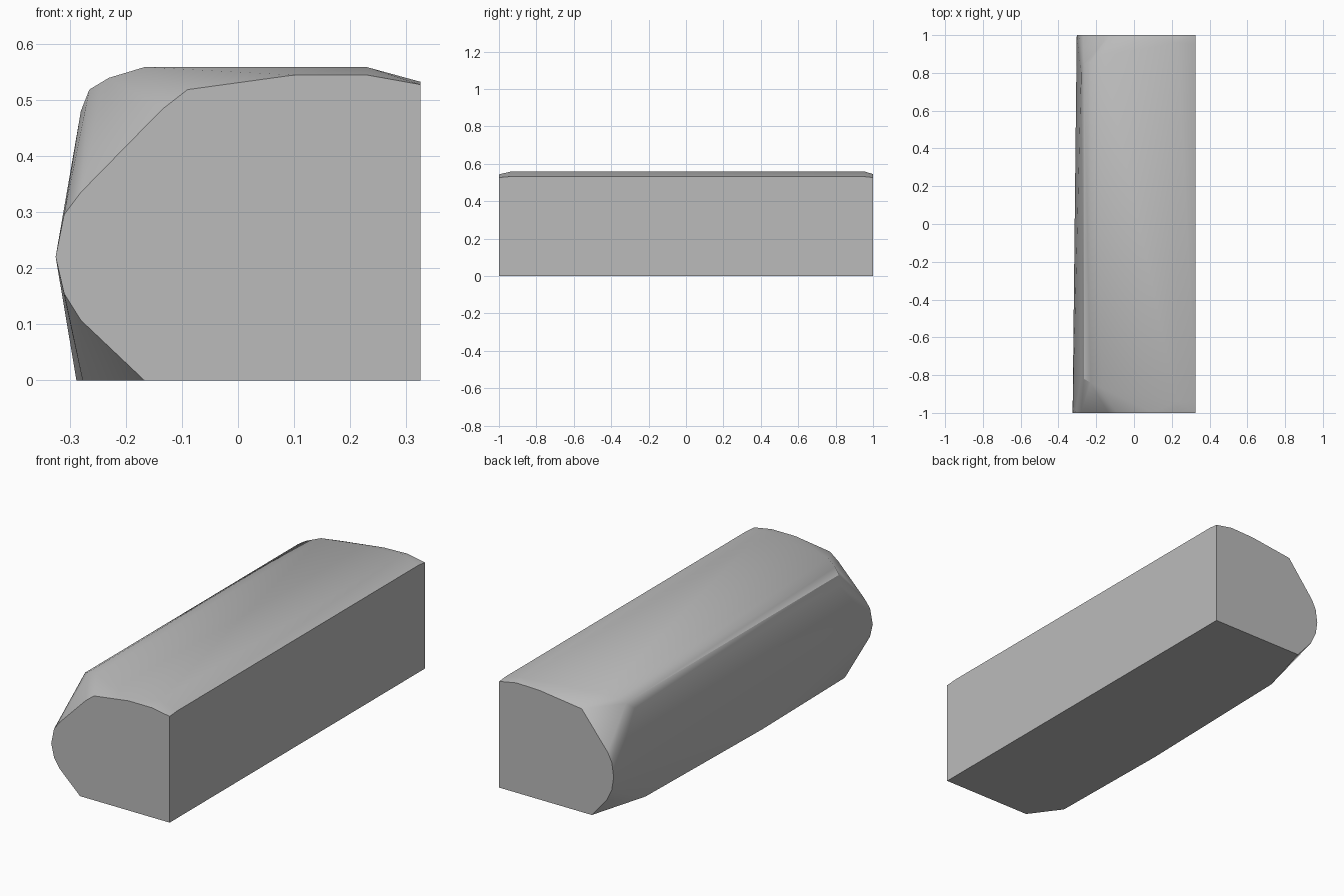
import bpy
import bmesh
import math

default = bpy.data.objects.get("Cube")
if default:
    bpy.data.objects.remove(default, do_unlink=True)

# Single plain grey
grey = bpy.data.materials.new("plain_grey")
grey.use_nodes = True
colour = (0.5, 0.5, 0.5, 1)
grey.diffuse_color = colour
grey.node_tree.nodes["Principled BSDF"].inputs["Base Color"].default_value = colour

# End profiles as (x, z)
front_end = [(0.325, 0), (0.325, 0.527), (0.23, 0.544), (0.1, 0.544), (-0.09, 0.518),
             (-0.135, 0.483), (-0.28, 0.335), (-0.31, 0.295), (-0.325, 0.22),
             (-0.31, 0.155), (-0.28, 0.107), (-0.167, 0)]
back_end = [(0.325, 0), (0.325, 0.527), (0.23, 0.545), (0.1, 0.541), (-0.128, 0.512),
            (-0.27, 0.335), (-0.293, 0.29), (-0.303, 0.22),
            (-0.293, 0.155), (-0.265, 0.095), (-0.183, 0)]

# Rounded upper shoulder as (x, z, front y, back y)
shoulder = [(0.325, 0.532, -0.94, 0.95), (0.23, 0.558, -0.94, 0.96),
            (-0.167, 0.558, -0.87, 0.89), (-0.23, 0.539, -0.84, 0.86),
            (-0.265, 0.518, -0.82, 0.85), (-0.28, 0.48, -0.80, 0.80)]

# Lower long edge as (x, y)
lower_edge = [(-0.277, -0.85), (-0.288, -0.19), (-0.268, 0.7)]

points = [(x, -1, z) for x, z in front_end]
points += [(x, 1, z) for x, z in back_end]
for x, z, y0, y1 in shoulder:
    points += [(x, y0, z), (x, y1, z)]
points += [(x, y, 0) for x, y in lower_edge]

# Wrap the sections in one convex skin
bm = bmesh.new()
for p in points:
    bm.verts.new(p)
hull = bmesh.ops.convex_hull(bm, input=bm.verts)
bmesh.ops.delete(bm, geom=[v for v in bm.verts if not v.link_faces], context="VERTS")
bmesh.ops.dissolve_limit(bm, angle_limit=math.radians(0.5), verts=bm.verts, edges=bm.edges)
bmesh.ops.recalc_face_normals(bm, faces=bm.faces)
mesh = bpy.data.meshes.new("rounded_block")
bm.to_mesh(mesh)
bm.free()
mesh.materials.append(grey)

block = bpy.data.objects.new("rounded_block", mesh)
bpy.context.collection.objects.link(block)
bpy.ops.object.select_all(action="DESELECT")
block.select_set(True)
bpy.context.view_layer.objects.active = block
bpy.ops.object.shade_smooth_by_angle(angle=math.radians(35))
